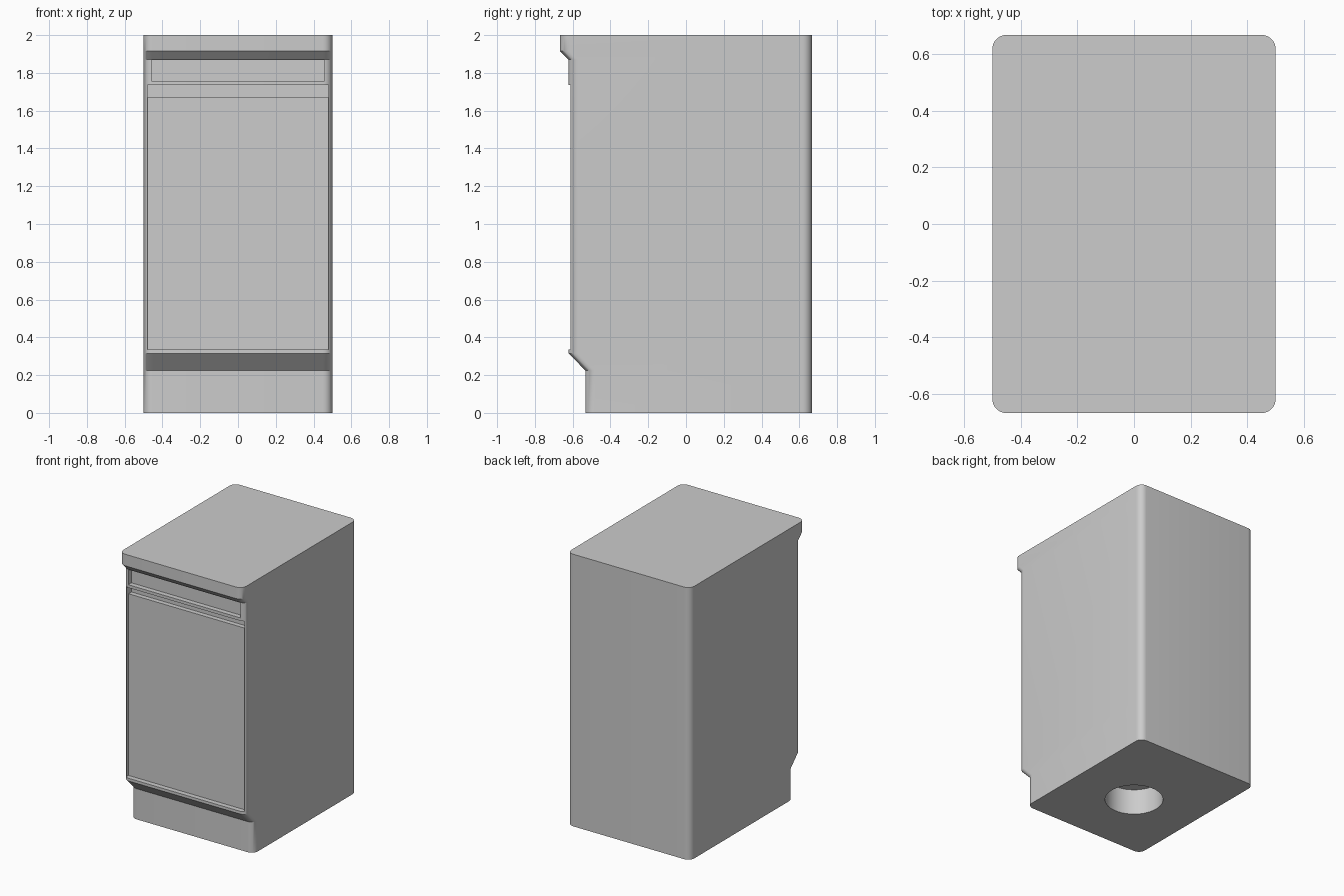
import bpy, bmesh, math

if "Cube" in bpy.data.objects:
    bpy.data.objects.remove(bpy.data.objects["Cube"], do_unlink=True)

grey = bpy.data.materials.new("light_grey")
grey.use_nodes = True
colour = (0.604, 0.604, 0.604, 1)
grey.diffuse_color = colour
grey.node_tree.nodes["Principled BSDF"].inputs["Base Color"].default_value = colour

HALF_W, BACK, RADIUS, STEPS = 0.5, 0.667, 0.05, 8


def new_object(name, bm):
    bmesh.ops.recalc_face_normals(bm, faces=bm.faces)
    mesh = bpy.data.meshes.new(name)
    bm.to_mesh(mesh)
    bm.free()
    mesh.materials.append(grey)
    obj = bpy.data.objects.new(name, mesh)
    bpy.context.collection.objects.link(obj)
    return obj


def box(name, half_width, y0, y1, z0, z1):
    bm = bmesh.new()
    bmesh.ops.create_cube(bm, size=1)
    for v in bm.verts:
        v.co.x *= 2 * half_width
        v.co.y = y0 if v.co.y < 0 else y1
        v.co.z = z0 if v.co.z < 0 else z1
    return new_object(name, bm)


def rounded_outline(front):
    points = []
    corners = [(1, BACK - RADIUS), (-1, BACK - RADIUS),
               (-1, front + RADIUS), (1, front + RADIUS)]
    for quarter, (side, cy) in enumerate(corners):
        for i in range(STEPS + 1):
            a = math.pi / 2 * (quarter + i / STEPS)
            points.append((side * (HALF_W - RADIUS) + RADIUS * math.cos(a),
                           cy + RADIUS * math.sin(a)))
    return points


# Cabinet body: rounded outlines stacked from plinth to worktop (height, front)
levels = [(0, -0.533), (0.225, -0.533), (0.315, -0.622),
          (1.87, -0.622), (1.915, -0.667), (2, -0.667)]
bm = bmesh.new()
rings = [[bm.verts.new((x, y, z)) for x, y in rounded_outline(front)]
         for z, front in levels]
for low, high in zip(rings, rings[1:]):
    for i in range(len(low)):
        j = (i + 1) % len(low)
        bm.faces.new((low[i], low[j], high[j], high[i]))
bm.faces.new(rings[0][::-1])
bm.faces.new(rings[-1])
body = new_object("cabinet_body", bm)

# Cutters: door opening, drawer recess and round socket underneath
cutters = [box("door_opening_cutter", 0.48, -0.8, -0.55, 0.335, 1.735),
           box("drawer_recess_cutter", 0.457, -0.8, -0.585, 1.757, 1.868)]
bm = bmesh.new()
bmesh.ops.create_cone(bm, cap_ends=True, segments=48, radius1=0.197,
                      radius2=0.197, depth=0.38)
cutters.append(new_object("socket_cutter", bm))

bpy.context.view_layer.objects.active = body
for cutter in cutters:
    cutter.hide_render = True
    mod = body.modifiers.new("cut", "BOOLEAN")
    mod.operation = "DIFFERENCE"
    mod.solver = "EXACT"
    mod.object = cutter
    bpy.ops.object.modifier_apply(modifier=mod.name)
for cutter in cutters:
    bpy.data.objects.remove(cutter, do_unlink=True)

# Door panel, leaving a deeper finger grip above it
box("door_panel", 0.48, -0.585, -0.54, 0.33, 1.67)

bpy.ops.object.select_all(action="DESELECT")
body.select_set(True)
bpy.context.view_layer.objects.active = body
bpy.ops.object.shade_smooth_by_angle(angle=math.radians(30))
